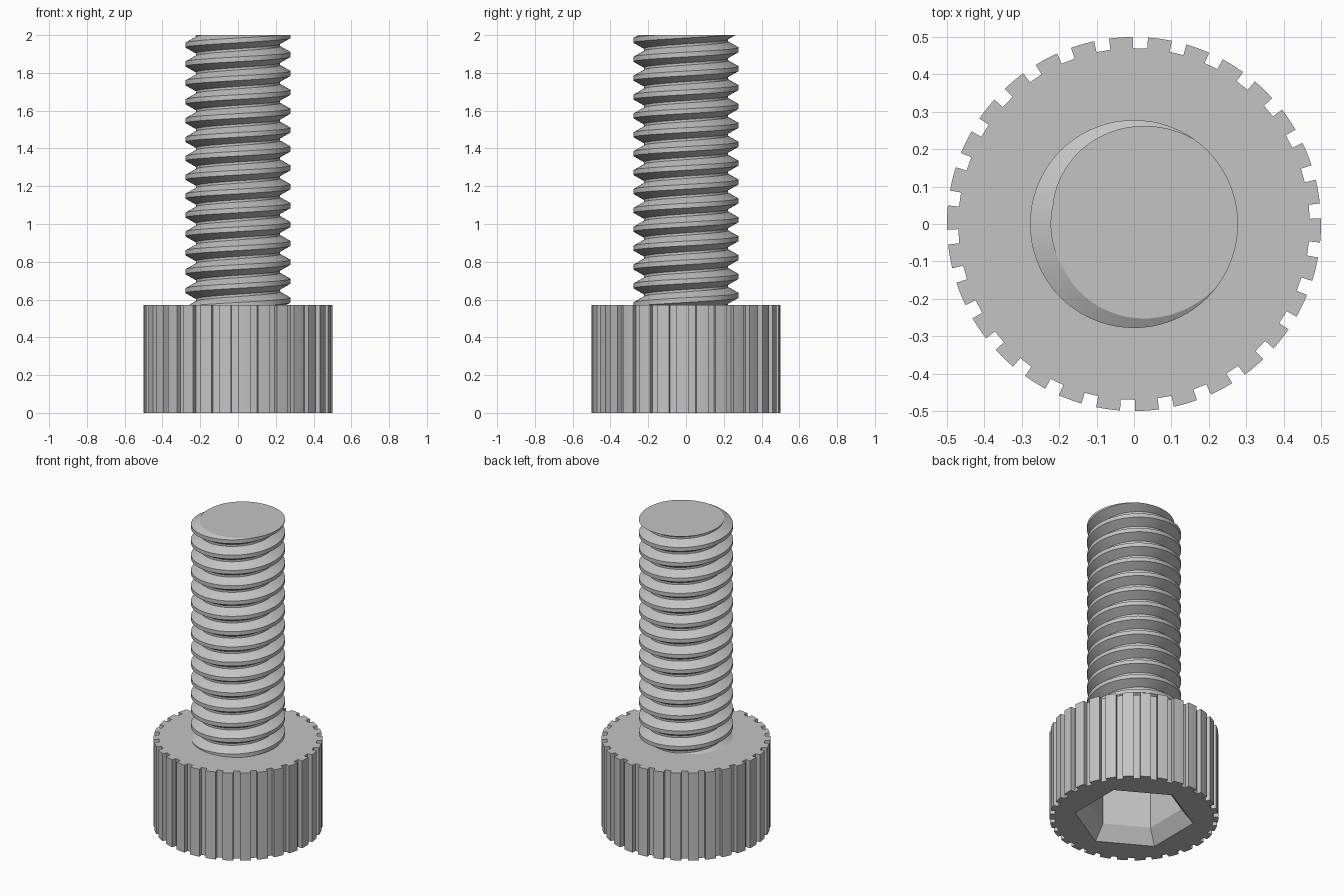
import bpy, bmesh, math

if "Cube" in bpy.data.objects:
    bpy.data.objects.remove(bpy.data.objects["Cube"], do_unlink=True)

HEAD_TOP, TOTAL = 0.571, 2.0
PITCH, CREST_R, ROOT_R = 0.1, 0.278, 0.223

steel = bpy.data.materials.new("grey_steel")
steel.use_nodes = True
colour = (0.55, 0.55, 0.55, 1)
steel.diffuse_color = colour
steel.node_tree.nodes["Principled BSDF"].inputs["Base Color"].default_value = colour


def finish(bm, name):
    """Turn a bmesh into a shaded object."""
    bmesh.ops.recalc_face_normals(bm, faces=bm.faces)
    mesh = bpy.data.meshes.new(name)
    bm.to_mesh(mesh)
    bm.free()
    mesh.materials.append(steel)
    obj = bpy.data.objects.new(name, mesh)
    bpy.context.collection.objects.link(obj)
    bpy.ops.object.select_all(action='DESELECT')
    obj.select_set(True)
    bpy.context.view_layer.objects.active = obj
    bpy.ops.object.shade_smooth_by_angle(angle=math.radians(25))
    return obj


def ring(bm, points, z):
    return [bm.verts.new((x, y, z)) for x, y in points]


def bridge(bm, a, b):
    n = len(a)
    for i in range(n):
        j = (i + 1) % n
        bm.faces.new((a[i], a[j], b[j], b[i]))


def loop_edges(bm, loop):
    return [bm.edges.get((v, loop[(i + 1) % len(loop)])) for i, v in enumerate(loop)]


def polar(r, degrees):
    a = math.radians(degrees)
    return r * math.cos(a), r * math.sin(a)


def hexagon(r):
    return [polar(r, 30 + 60 * i) for i in range(6)]


# Knurled socket head: thirty teeth with narrow grooves between them
TEETH, GROOVE_HALF, GROOVE_R = 30, 2.3, 0.47
step = 360 / TEETH
outline = []
for i in range(TEETH):
    mid = 4 + i * step
    start, end = mid + GROOVE_HALF, mid + step - GROOVE_HALF
    outline += [polar(GROOVE_R, mid - GROOVE_HALF), polar(GROOVE_R, start)]
    outline += [polar(0.5, start + (end - start) * k / 3) for k in range(4)]

bm = bmesh.new()
bottom, top = ring(bm, outline, 0), ring(bm, outline, HEAD_TOP)
bridge(bm, bottom, top)
bm.faces.new(top)

# Hex socket with a tapered mouth, open at the bottom
mouth = ring(bm, hexagon(0.355), 0)
throat = ring(bm, hexagon(0.285), 0.09)
floor = ring(bm, hexagon(0.285), 0.36)
bridge(bm, mouth, throat)
bridge(bm, throat, floor)
bm.faces.new(floor)
bmesh.ops.triangle_fill(bm, use_beauty=True,
                        edges=loop_edges(bm, bottom) + loop_edges(bm, mouth))
finish(bm, "socket_head")

# Right-handed threaded shaft: one pitch of profile swept up a helix
SEGS, TURNS = 72, 19
crest, flank = PITCH / 8, PITCH * 5 / 16
profile = [(CREST_R, -crest / 2 - crest / 2), (CREST_R, crest),
           (ROOT_R, crest + flank), (ROOT_R, PITCH - crest - flank)]
bm = bmesh.new()
columns = []
for i in range(SEGS * TURNS + 1):
    deg = 360 * i / SEGS
    z = 0.3 + PITCH * (deg - 10) / 360
    columns.append([bm.verts.new((*polar(r, deg), z + dz)) for r, dz in profile])
for i in range(SEGS * (TURNS - 1)):
    a = columns[i] + [columns[i + SEGS][0]]
    b = columns[i + 1] + [columns[i + 1 + SEGS][0]]
    for k in range(4):
        bm.faces.new((a[k], b[k], b[k + 1], a[k + 1]))

# Trim both ends flat and cap them
for z, sign in ((HEAD_TOP - 0.02, -1), (TOTAL, 1)):
    bmesh.ops.bisect_plane(bm, geom=bm.verts[:] + bm.edges[:] + bm.faces[:], dist=1e-6,
                           plane_co=(0, 0, z), plane_no=(0, 0, sign), clear_outer=True)
bmesh.ops.delete(bm, geom=[v for v in bm.verts if not v.link_faces], context='VERTS')
bmesh.ops.holes_fill(bm, edges=[e for e in bm.edges if e.is_boundary], sides=0)
finish(bm, "threaded_shaft")
